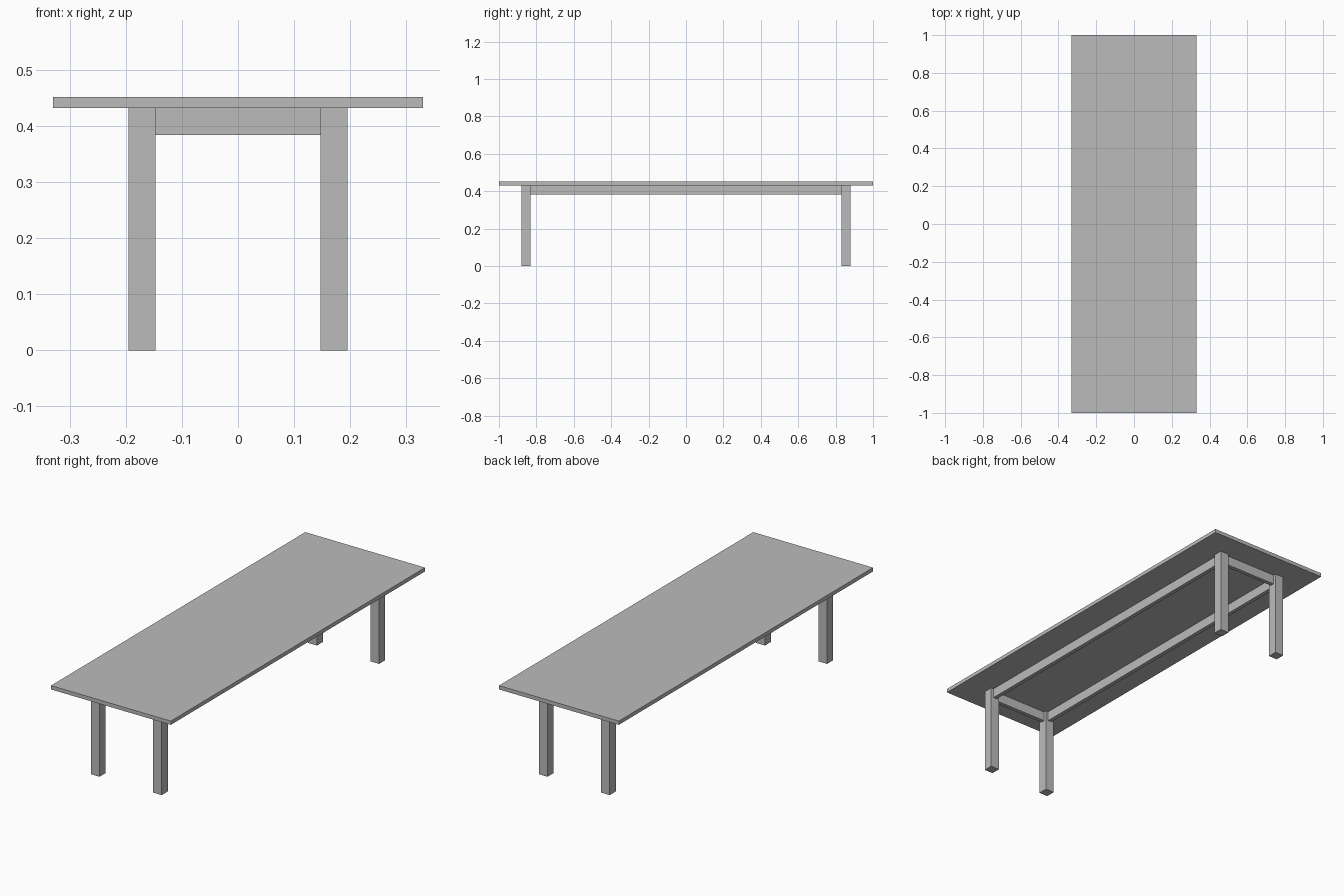
import bpy

cube = bpy.data.objects.get("Cube")
if cube:
    bpy.data.objects.remove(cube, do_unlink=True)

# One plain grey for the whole table
GREY = (0.5, 0.5, 0.5, 1.0)
grey = bpy.data.materials.new("plain_grey")
grey.use_nodes = True
grey.diffuse_color = GREY
grey.node_tree.nodes["Principled BSDF"].inputs["Base Color"].default_value = GREY


def box(name, center, size):
    bpy.ops.mesh.primitive_cube_add(size=1, location=center)
    obj = bpy.context.object
    obj.name = name
    obj.scale = size
    bpy.ops.object.transform_apply(location=False, rotation=False, scale=True)
    obj.data.materials.append(grey)
    return obj


HEIGHT, TOP_THICK = 0.451, 0.019
UNDER = HEIGHT - TOP_THICK
LEG, RAIL_H, RAIL_T = 0.048, 0.048, 0.02
LEG_X, LEG_Y = 0.171, 0.855

# Table top
box("table_top", (0, 0, HEIGHT - TOP_THICK / 2), (0.66, 2.0, TOP_THICK))

# Square legs
for sx, side in ((-1, "right"), (1, "left")):
    for sy, end in ((-1, "front"), (1, "back")):
        box(f"{end}_{side}_leg", (sx * LEG_X, sy * LEG_Y, UNDER / 2), (LEG, LEG, UNDER))

# Rails between the legs, set in from the leg faces
rail_z = UNDER - RAIL_H / 2
for sx, side in ((-1, "right"), (1, "left")):
    box(f"{side}_rail", (sx * LEG_X, 0, rail_z), (RAIL_T, 2 * LEG_Y - LEG, RAIL_H))
for sy, end in ((-1, "front"), (1, "back")):
    box(f"{end}_rail", (0, sy * LEG_Y, rail_z), (2 * LEG_X - LEG, RAIL_T, RAIL_H))
